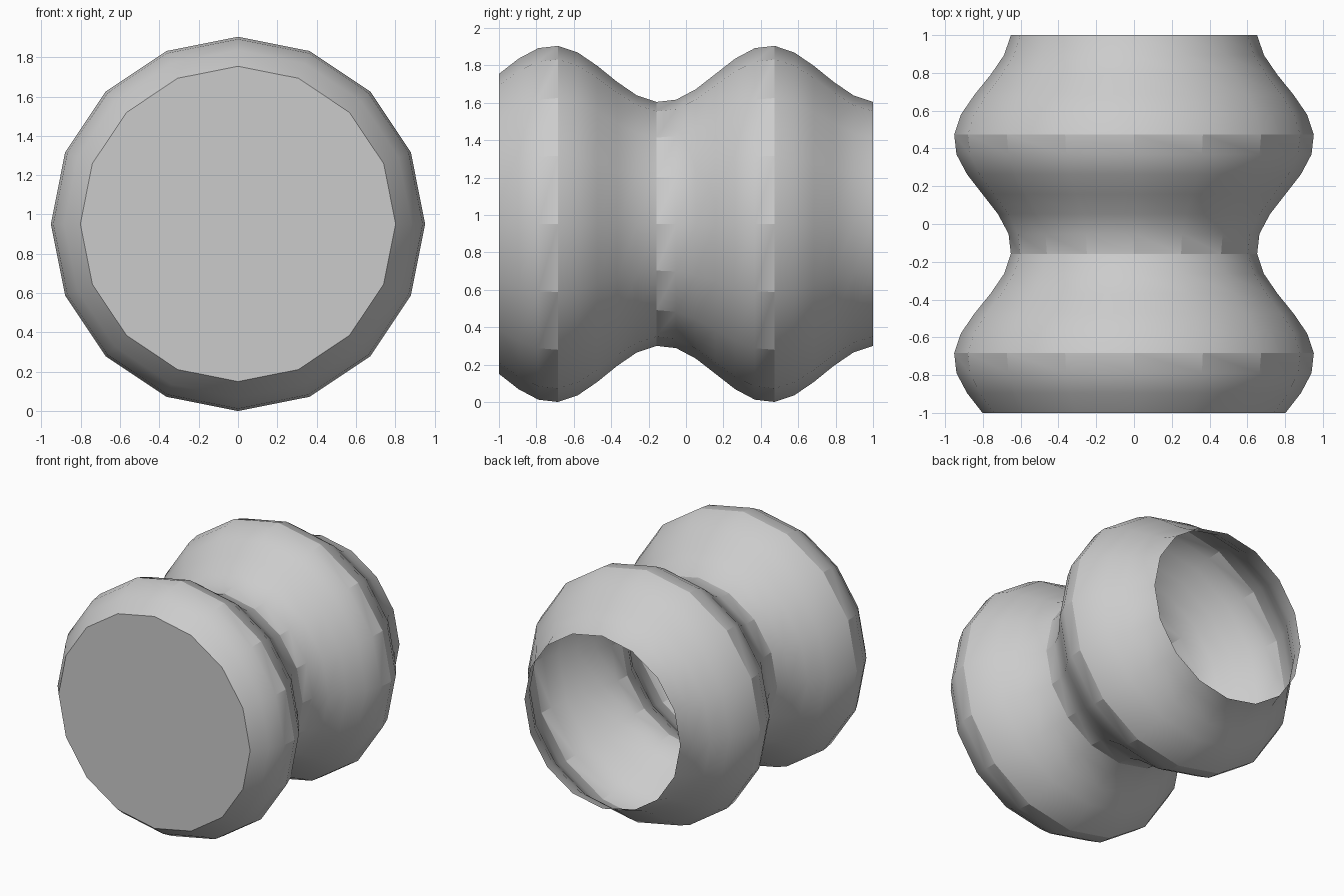
import bpy, bmesh
from math import sin, cos, pi, radians

cube = bpy.data.objects.get("Cube")
if cube:
    bpy.data.objects.remove(cube, do_unlink=True)

SIDES, RINGS = 16, 20
MEAN, WAVE, CENTRE = 0.802, 0.1515, 0.952

grey = bpy.data.materials.new("plain_grey")
grey.use_nodes = True
colour = (0.6, 0.6, 0.6, 1)
grey.diffuse_color = colour
grey.node_tree.nodes["Principled BSDF"].inputs["Base Color"].default_value = colour

# Wavy tube: rings whose radius follows a sine wave along y
bm = bmesh.new()
rings = []
for i in range(RINGS):
    y = -1 + 2 * i / (RINGS - 1)
    r = MEAN + WAVE * sin(2 * pi * i / 11)
    rings.append([bm.verts.new((r * cos(2 * pi * k / SIDES), y,
                                CENTRE + r * sin(2 * pi * k / SIDES)))
                  for k in range(SIDES)])
for a, b in zip(rings, rings[1:]):
    for k in range(SIDES):
        n = (k + 1) % SIDES
        bm.faces.new((a[k], b[k], b[n], a[n]))

# Flat front cap; the back stays open
bm.faces.new(rings[0])

mesh = bpy.data.meshes.new("wavy_vessel")
bm.to_mesh(mesh)
bm.free()
mesh.materials.append(grey)
vessel = bpy.data.objects.new("wavy_vessel", mesh)
bpy.context.collection.objects.link(vessel)

# Smooth shading with sharp crests
bpy.ops.object.select_all(action='DESELECT')
vessel.select_set(True)
bpy.context.view_layer.objects.active = vessel
bpy.ops.object.shade_smooth_by_angle(angle=radians(22))
